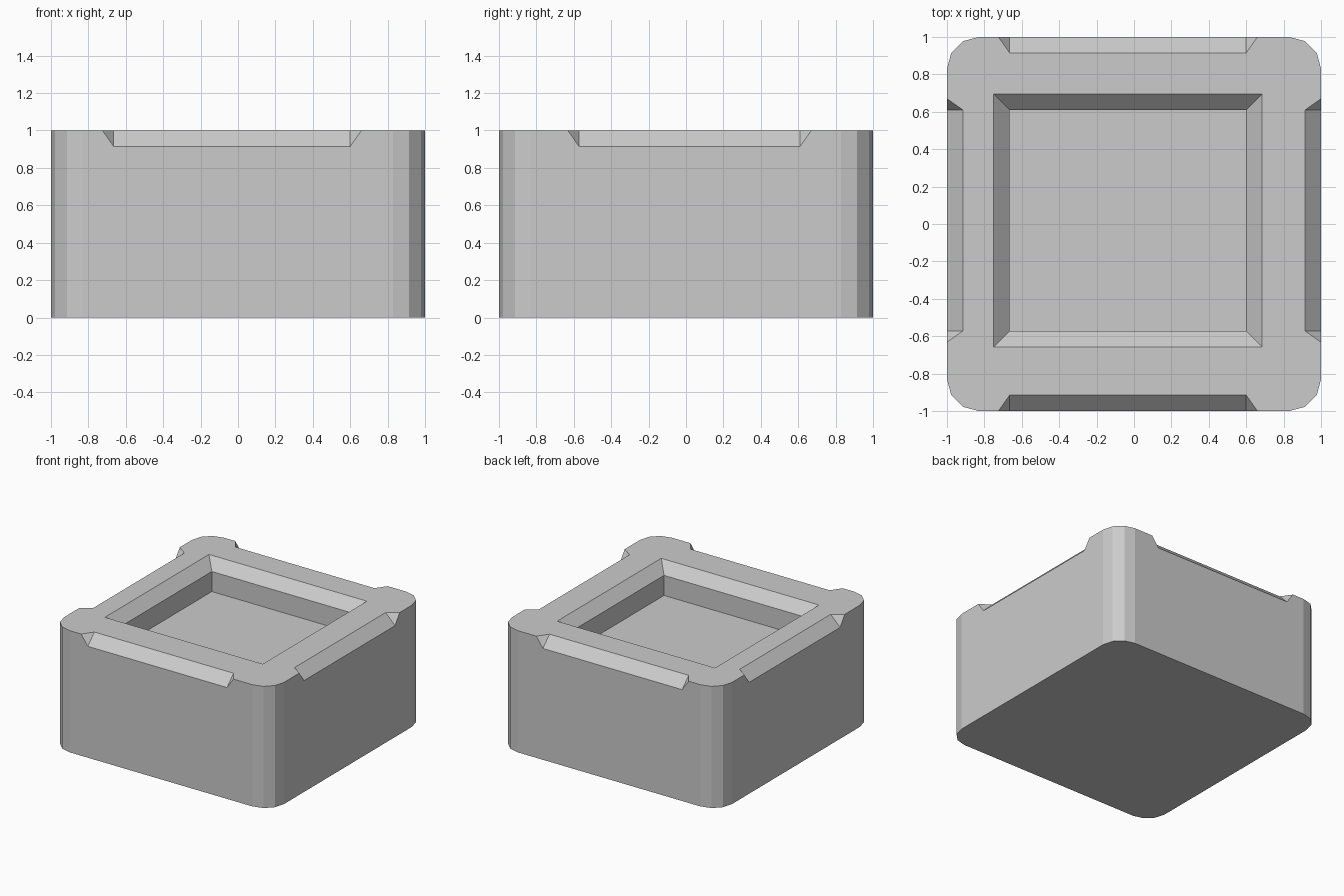
import bpy, bmesh
from mathutils import Matrix, Vector

cube = bpy.data.objects.get("Cube")
if cube:
    bpy.data.objects.remove(cube, do_unlink=True)

CHAMFER = 0.085
FLOOR_Z = 0.75
X_RANGE = (-0.665, 0.60)
Y_RANGE = (-0.572, 0.61)

grey = bpy.data.materials.new("plain grey")
grey.use_nodes = True
colour = (0.6, 0.6, 0.6, 1)
grey.diffuse_color = colour
grey.node_tree.nodes["Principled BSDF"].inputs["Base Color"].default_value = colour


def add_object(name, bm):
    bmesh.ops.recalc_face_normals(bm, faces=bm.faces)
    mesh = bpy.data.meshes.new(name)
    bm.to_mesh(mesh)
    bm.free()
    mesh.materials.append(grey)
    obj = bpy.data.objects.new(name, mesh)
    bpy.context.collection.objects.link(obj)
    return obj


def loft(name, rings):
    """Closed solid through a list of four-point rings."""
    bm = bmesh.new()
    loops = [[bm.verts.new(p) for p in ring] for ring in rings]
    for a, b in zip(loops, loops[1:]):
        for i in range(4):
            j = (i + 1) % 4
            bm.faces.new((a[i], a[j], b[j], b[i]))
    bm.faces.new(loops[0])
    bm.faces.new(loops[-1])
    return add_object(name, bm)


def cut(body, cutter):
    mod = body.modifiers.new(cutter.name, 'BOOLEAN')
    mod.operation = 'DIFFERENCE'
    mod.solver = 'EXACT'
    mod.object = cutter
    cutter.hide_render = True
    cutter.hide_viewport = True
    cutter.display_type = 'WIRE'


# Block with rounded upright corners
bm = bmesh.new()
bmesh.ops.create_cube(bm, size=1, matrix=Matrix.Translation((0, 0, 0.5)) @ Matrix.Diagonal((2, 2, 1, 1)))
upright = [e for e in bm.edges if abs(e.verts[0].co.z - e.verts[1].co.z) > 0.5]
bmesh.ops.bevel(bm, geom=upright, offset=0.17, segments=3, profile=0.5, affect='EDGES')
block = add_object("block", bm)


# Square recess with a sloped rim
def recess_ring(grow, z):
    (x0, x1), (y0, y1) = X_RANGE, Y_RANGE
    return [(x0 - grow, y0 - grow, z), (x1 + grow, y0 - grow, z),
            (x1 + grow, y1 + grow, z), (x0 - grow, y1 + grow, z)]


rim_z = 1 - CHAMFER
recess = loft("recess_cutter", [recess_ring(0, FLOOR_Z), recess_ring(0, rim_z),
                                recess_ring(2 * CHAMFER, 1 + CHAMFER)])
cut(block, recess)


# Chamfered notches along the four outer top edges, with flared ends
def notch(name, span, along, outward):
    along, outward, up = Vector(along), Vector(outward), Vector((0, 0, 1))
    rings = []
    for flare, push in ((0, 0), (0.18, 0.1275)):
        ring = []
        for s, t in ((0, -0.1), (1, -0.1), (1, 0.185), (0, 0.185)):
            pos = span[s] + (flare if s else -flare)
            ring.append(along * pos + outward * (1 - CHAMFER + t + push) + up * (1 - t + push))
        rings.append(ring)
    cut(block, loft(name, rings))


for side, sign in (("front", -1), ("back", 1)):
    notch(side + "_notch_cutter", X_RANGE, (1, 0, 0), (0, sign, 0))
for side, sign in (("right", -1), ("left", 1)):
    notch(side + "_notch_cutter", Y_RANGE, (0, 1, 0), (sign, 0, 0))
